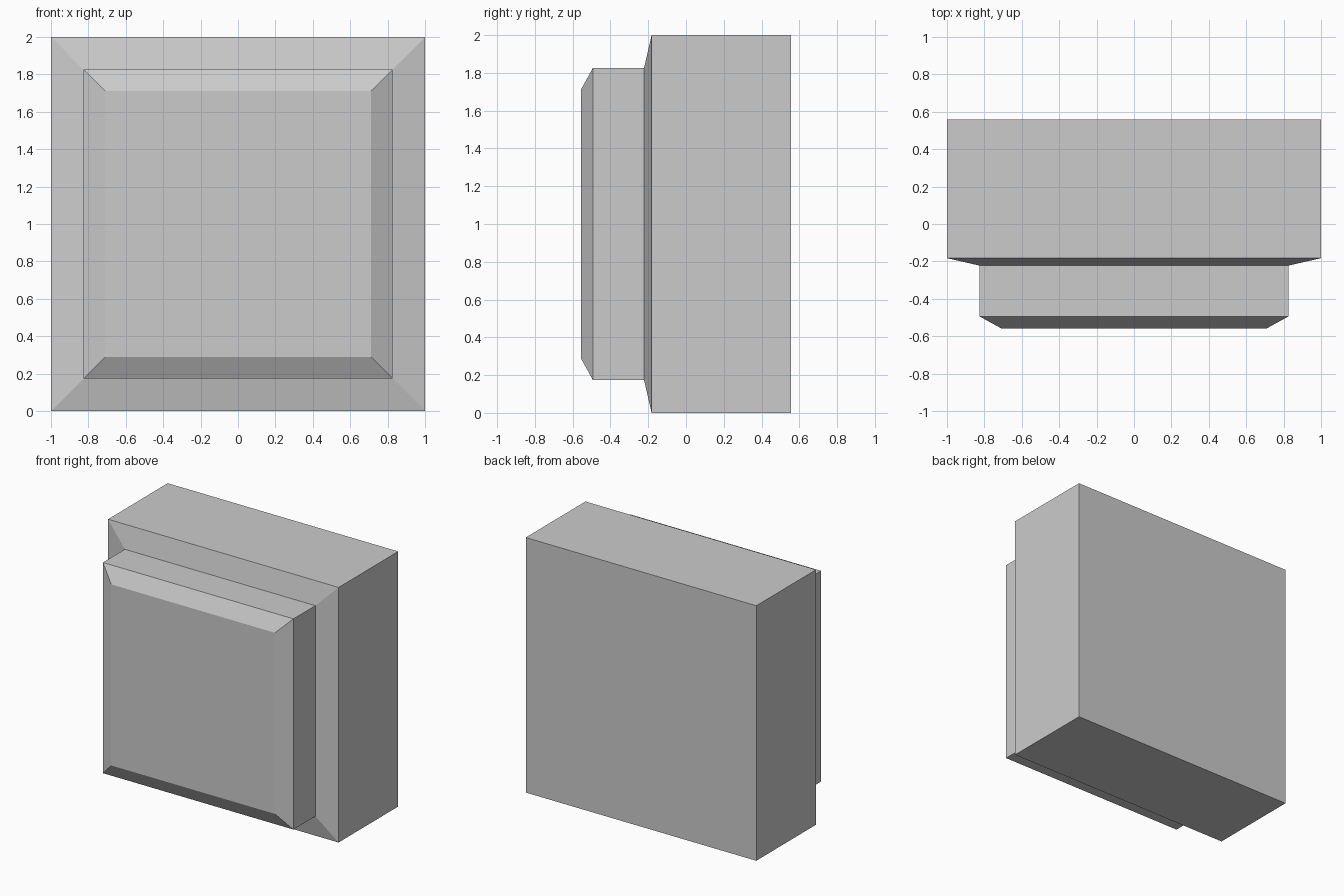
import bpy, bmesh

if "Cube" in bpy.data.objects:
    bpy.data.objects.remove(bpy.data.objects["Cube"])

# Square sections from back to front: (half width, y)
SECTIONS = [(1.0, 0.557), (1.0, -0.182), (0.826, -0.222), (0.826, -0.493), (0.71, -0.557)]


def loft_squares(name, sections, centre_z):
    bm = bmesh.new()
    rings = []
    for h, y in sections:
        corners = [(-h, -h), (h, -h), (h, h), (-h, h)]
        rings.append([bm.verts.new((x, y, centre_z + z)) for x, z in corners])
    # Side walls, ledge and bevel
    for a, b in zip(rings, rings[1:]):
        for i in range(4):
            j = (i + 1) % 4
            bm.faces.new((a[i], a[j], b[j], b[i]))
    # Back and front panels
    bm.faces.new(rings[0])
    bm.faces.new(rings[-1])
    bmesh.ops.recalc_face_normals(bm, faces=bm.faces)
    mesh = bpy.data.meshes.new(name)
    bm.to_mesh(mesh)
    bm.free()
    obj = bpy.data.objects.new(name, mesh)
    bpy.context.collection.objects.link(obj)
    return obj


# Thick block with a raised, bevelled front panel
loft_squares("panelled_block", SECTIONS, 1.0)
